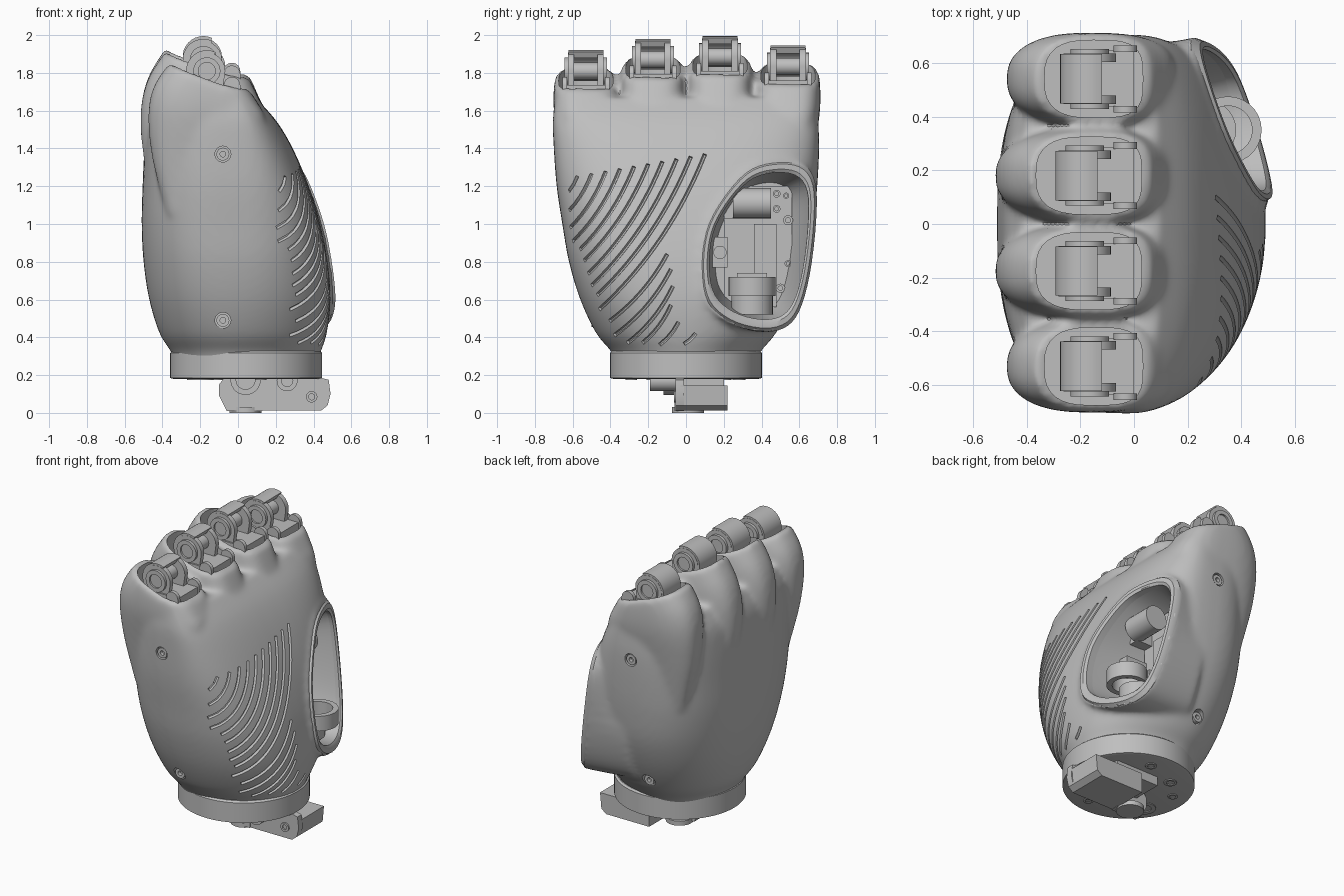
import bpy, bmesh, math
from mathutils import Vector
from mathutils.bvhtree import BVHTree

cube = bpy.data.objects.get("Cube")
if cube:
    bpy.data.objects.remove(cube, do_unlink=True)

grey = bpy.data.materials.new("grey plastic")
grey.use_nodes = True
grey.diffuse_color = (0.52, 0.52, 0.52, 1)
for node in grey.node_tree.nodes:
    if node.type == 'BSDF_PRINCIPLED':
        node.inputs["Base Color"].default_value = (0.52, 0.52, 0.52, 1)
        node.inputs["Roughness"].default_value = 0.6


# ---------- helpers ----------
def axis_point(axis, u, v, w):
    return {'x': (w, u, v), 'y': (u, w, v), 'z': (u, v, w)}[axis]


def shade(ob, angle=35):
    bpy.ops.object.select_all(action='DESELECT')
    ob.select_set(True)
    bpy.context.view_layer.objects.active = ob
    bpy.ops.object.shade_smooth_by_angle(angle=math.radians(angle))


def loft(name, stacks, closed=False):
    """Skin stacks of equal rings; cap the ends unless the stack loops."""
    bm = bmesh.new()
    for rings in stacks:
        rows = [[bm.verts.new(p) for p in ring] for ring in rings]
        n = len(rows[0])
        for i in range(len(rows) if closed else len(rows) - 1):
            a, b = rows[i], rows[(i + 1) % len(rows)]
            for j in range(n):
                k = (j + 1) % n
                bm.faces.new((a[j], a[k], b[k], b[j]))
        if not closed:
            bm.faces.new(rows[0])
            bm.faces.new(rows[-1])
    bmesh.ops.recalc_face_normals(bm, faces=bm.faces)
    me = bpy.data.meshes.new(name)
    bm.to_mesh(me)
    bm.free()
    me.materials.append(grey)
    ob = bpy.data.objects.new(name, me)
    bpy.context.collection.objects.link(ob)
    shade(ob)
    return ob


def prism_rings(pts, axis, a, b):
    return [[axis_point(axis, u, v, w) for u, v in pts] for w in (a, b)]


def prism(name, pts, axis, a, b):
    return loft(name, [prism_rings(pts, axis, a, b)])


def circle(u, v, r, n=28):
    return [(u + r * math.cos(2 * math.pi * i / n), v + r * math.sin(2 * math.pi * i / n)) for i in range(n)]


def rod(name, u, v, r, axis, a, b):
    return prism(name, circle(u, v, r), axis, a, b)


def tube(name, u, v, ro, ri, axis, a, b):
    rings = [[axis_point(axis, p, q, w) for p, q in circle(u, v, r)]
             for r, w in ((ro, a), (ro, b), (ri, b), (ri, a))]
    return loft(name, [rings], True)


def box(name, x, y, z):
    return prism(name, [(x[0], y[0]), (x[1], y[0]), (x[1], y[1]), (x[0], y[1])], 'z', *z)


def spline(pts, steps, closed=False):
    """Catmull-Rom through tuples of any size."""
    n, out = len(pts), []
    get = (lambda i: pts[i % n]) if closed else (lambda i: pts[max(0, min(n - 1, i))])
    for i in range(n if closed else n - 1):
        for s in range(steps):
            t = s / steps
            out.append(tuple(0.5 * (2 * b + (c - a) * t + (2 * a - 5 * b + 4 * c - d) * t * t
                                    + (3 * b - a - 3 * c + d) * t ** 3)
                             for a, b, c, d in zip(get(i - 1), get(i), get(i + 1), get(i + 2))))
    return out if closed else out + [pts[-1]]


def power(v, n):
    return math.copysign(abs(v) ** (2 / n), v)


def evaluated_mesh(ob):
    bpy.context.view_layer.update()
    return bpy.data.meshes.new_from_object(ob.evaluated_get(bpy.context.evaluated_depsgraph_get()))


def cut(ob, cutter):
    """Subtract the cutter with the first solver that gives a sound result."""
    before = len(ob.data.vertices)
    for solver in ('MANIFOLD', 'EXACT', 'FLOAT'):
        m = ob.modifiers.new("cut", 'BOOLEAN')
        m.operation, m.solver, m.object = 'DIFFERENCE', solver, cutter
        me = evaluated_mesh(ob)
        ob.modifiers.clear()
        if len(me.vertices) != before and len(me.vertices) > .6 * before:
            ob.data = me
            break
    bpy.data.objects.remove(cutter, do_unlink=True)


# ---------- palm volume: z, back x, palm x, right y, left y, squareness ----------
sections = [(.24, -.325, .41, -.365, .365, 2), (.32, -.352, .437, -.392, .392, 2), (.42, -.415, .47, -.475, .475, 2.1),
            (.6, -.47, .49, -.56, .57, 2.3), (.8, -.5, .475, -.62, .64, 2.5), (1, -.51, .435, -.655, .675, 2.7),
            (1.2, -.505, .375, -.685, .695, 2.8), (1.4, -.495, .29, -.70, .705, 2.9),
            (1.55, -.475, .2, -.705, .70, 3), (1.67, -.42, .09, -.69, .69, 3)]
rings = []
for z, x0, x1, y0, y1, n in spline(sections, 4):
    ring = []
    for i in range(64):
        a = 2 * math.pi * i / 64
        c, s = power(math.cos(a), n), power(math.sin(a), n)
        ring.append((-.02 + c * (x1 + .02 if c > 0 else -.02 - x0), s * (y1 if s > 0 else -y0), z))
    rings.append(ring)
palm = loft("palm_shell", [rings])

# knuckle stubs: centre y, lift, bulge of the back
fingers = [(-.53, 0, 0), (-.175, .06, .045), (.18, .075, .045), (.54, .025, .0)]
stubs = []
for cy, lift, bulge in fingers:
    rows = []
    for zp, zd, xp, xd, h, k in spline([(1.05, 1.05, .1, -.38, .08, 0), (1.35, 1.35, .17, -.455, .13, 0),
                                        (1.55, 1.58, .15, -.475, .166, .2), (1.64, 1.73, .105, -.445, .172, .6),
                                        (1.71, 1.85, .06, -.365, .166, 1)], 4):
        xd -= bulge * (1 - k * .5)
        row = []
        for i in range(40):
            a = 2 * math.pi * i / 40
            c = math.cos(a)
            t = .5 + .5 * power(c, 3.2 if c > 0 else 2.5)
            row.append((xd + (xp - xd) * t, cy + h * power(math.sin(a), 3.2 if c > 0 else 2.5),
                        zp + (zd - zp) * (1 - t) ** (1 + .5 * k) + lift * k))
        rows.append(row)
    stubs.append(rows)
knuckles = loft("knuckles", stubs)

# raised flare around the thumb opening
outline = spline([(.33, 1.23), (.45, 1.275), (.58, 1.265), (.645, 1.18), (.65, 1.0), (.62, .75), (.57, .58), (.5, .505),
                  (.39, .49), (.25, .53), (.15, .62), (.12, .77), (.14, .95), (.215, 1.1)], 4, True)


def lip_point(y, z, s, inset=0):
    y, z = .39 + (y - .39) * s, .885 + (z - .885) * s
    return (.645 - .33 * y - .145 * z - inset, y, z)


flare = loft("flare", [[[(.0, min(.655, .36 + (y - .39) * 1.2), .885 + (z - .885) * 1.1) for y, z in outline],
                        [lip_point(y, z, 1.16, .012) for y, z in outline]]])

# fuse into one smooth skin
bpy.ops.object.select_all(action='DESELECT')
for ob in (palm, knuckles, flare):
    ob.select_set(True)
bpy.context.view_layer.objects.active = palm
bpy.ops.object.join()
m = palm.modifiers.new("fuse", 'REMESH')
m.mode, m.voxel_size = 'VOXEL', .016
m = palm.modifiers.new("soften", 'SMOOTH')
m.factor, m.iterations = .5, 14
fused = evaluated_mesh(palm)
palm.modifiers.clear()
bm = bmesh.new()
bm.from_mesh(fused)
bmesh.ops.recalc_face_normals(bm, faces=bm.faces)
skin = BVHTree.FromBMesh(bm)
bm.to_mesh(fused)
bm.free()
palm.data = fused
if not palm.data.materials:
    palm.data.materials.append(grey)

# ---------- thumb opening, finger sockets and screw recesses ----------
cut(palm, loft("opening_cutter", [[[(.06, .36 + (y - .39) * .76, .885 + (z - .885) * .85) for y, z in outline],
                                   [lip_point(y, z, 1, .03) for y, z in outline],
                                   [lip_point(y, z, 1, -.25) for y, z in outline]]]))
sockets = []
for cy, lift, bulge in fingers:
    shape = []
    for i in range(32):
        a = 2 * math.pi * i / 32
        n = 3.5 if math.cos(a) > 0 else 2.8
        shape.append((-.15 - bulge * .4 + (.183 + bulge * .3) * power(math.cos(a), n), cy + .144 * power(math.sin(a), n)))
    sockets.append(prism_rings(shape, 'z', 1.63 + lift, 2.2))
cut(palm, loft("socket_cutter", sockets))
recesses = []
for side in (-1, 1):
    for z in (.49, 1.37):
        y = skin.ray_cast(Vector((-.08, 2 * side, z)), Vector((0, -side, 0)))[0].y
        recesses.append(prism_rings(circle(-.08, z, .042), 'y', y - side * .03, y + side * .1))
        tube("side_screw", -.08, z, .034, .015, 'y', y - side * .035, y - side * .006)
cut(palm, loft("recess_cutter", recesses))

# ---------- diagonal grip grooves ----------
ends = [(-.66, 1.215), (-.65, 1.14), (-.65, 1.04), (-.645, .95), (-.63, .88), (-.62, .81), (-.60, .75), (-.58, .68),
        (-.56, .62), (-.53, .57), (-.49, .52)]
slots = [((-.65 + .075 * i, 1.24 + .013 * i), e) for i, e in enumerate(ends)]
slots += [((-.1, .84), (-.44, .46)), ((-.08, .76), (-.38, .41)), ((-.07, .67), (-.31, .37)),
          ((-.08, .57), (-.23, .37)), ((-.04, .48), (-.14, .36)), ((.05, .42), (-.01, .365))]
stacks = []
for (ya, za), (yb, zb) in slots:
    length = math.hypot(ya - yb, za - zb)
    steps = max(3, int(length / .04))
    path = []
    for i in range(steps + 1):
        t = i / steps
        f = .26 * t * (1 - t) * length
        z = za + (zb - za) * t - f * .6
        hit = skin.ray_cast(Vector((2, ya + (yb - ya) * t + f * .7, z)), Vector((-1, 0, 0)))
        if hit[0] and hit[0].x > .32 - .125 * z and hit[1].x > .2:
            path.append(hit[:2])
    if len(path) < 3:
        continue
    rows = []
    for i, (p, nrm) in enumerate(path):
        tan = (path[min(i + 1, len(path) - 1)][0] - path[max(i - 1, 0)][0]).normalized()
        side = tan.cross(nrm).normalized()
        up = side.cross(tan)
        rows.append([p + side * .0105 * math.cos(a) + up * .016 * math.sin(a)
                     for a in [2 * math.pi * (j + .5) / 8 for j in range(8)]])
    stacks.append(rows)
for k in range(3):
    cut(palm, loft("groove_cutter", stacks[k::3]))
shade(palm, 40)

loft("opening_lip", [[[lip_point(y, z, s, d) for y, z in outline]
                      for s, d in ((.985, .012), (1.03, .0), (1.1, .002), (1.15, .03), (1.13, .06), (.985, .06))]], True)

# ---------- finger joints ----------
for cy, lift, bulge in fingers:
    cx, cz = -.165 - bulge * .4, 1.81 + lift
    hood = []
    for i in range(13):
        c, s = math.cos(math.radians(65 + 12 * i)), math.sin(math.radians(65 + 12 * i))
        hood.append([(cx + r * c, cy + w, cz + r * s) for r, w in ((.11, -.092), (.11, .092), (.075, .092), (.075, -.092))])
    loft("finger_hood", [hood])
    for s in (-1, 1):
        # cheek plates with bored bosses
        cheek = [(cx - .085, 1.62 + lift), (cx + .07, 1.62 + lift)]
        cheek += [(cx + .098 * math.cos(math.radians(a)), cz + .098 * math.sin(math.radians(a)))
                  for a in range(0, 181, 15)]
        prism("finger_cheek", cheek, 'y', *sorted((cy + s * .062, cy + s * .094)))
        tube("joint_boss", cx, cz, .072, .045, 'y', *sorted((cy + s * .09, cy + s * .112)))
        # shorter lugs on the palm side
        lug = [(-.075, 1.62 + lift), (.012, 1.62 + lift)]
        lug += [(-.032 + .044 * math.cos(math.radians(a)), 1.735 + lift + .044 * math.sin(math.radians(a)))
                for a in range(0, 181, 20)]
        prism("palm_lug", lug, 'y', *sorted((cy + s * .1, cy + s * .125)))
    rod("joint_pin", cx, cz, .045, 'y', cy - .1, cy + .1)
    box("socket_block", (cx - .02, .0), (cy - .105, cy + .105), (1.62 + lift, 1.735 + lift))

# ---------- mechanism inside the thumb opening ----------
box("back_plate", (.05, .085), (.2, .56), (.54, 1.2))
box("drive_plate", (.08, .15), (.36, .48), (.56, 1.0))
rod("upper_motor", .2, 1.11, .08, 'y', .25, .45)
box("motor_cradle", (.08, .2), (.2, .27), (1.03, 1.19))
box("side_clamp", (.08, .24), (.13, .22), (.77, .93))
rod("clamp_screw", .18, .85, .035, 'x', .2, .26)
tube("thumb_ring", .35, .35, .125, .09, 'z', .62, .72)
tube("thumb_collar", .27, .35, .11, .06, 'z', .52, .62)
box("ring_arm", (.07, .24), (.27, .43), (.6, .74))
for y, z, r in ((.48, 1.16, .02), (.53, 1.15, .016), (.48, 1.08, .02), (.54, 1.02, .026), (.54, .79, .018), (.5, .66, .024)):
    tube("plate_screw", y, z, r, r * .5, 'x', .07, .1)

# ---------- wrist ----------
loft("wrist_ring", [[[(x, y, z) for x, y in circle(.043, 0, r, 96)]
                     for r, z in ((.385, .18), (.402, .185), (.402, .318), (.39, .328))]])
prism("wrist_bracket", [(-.07, .19), (-.1, .15), (-.1, .09), (-.06, .01), (.13, .01), (.13, .19)], 'y', -.06, .0)
prism("wrist_hinge_block", [(.1, .19), (.1, .012), (.44, .012), (.475, .04), (.49, .1), (.48, .175), (.42, .19)],
      'y', -.055, -.01)
prism("wrist_hinge_bar", [(.12, .145), (.12, .012), (.44, .012), (.475, .04), (.485, .145)], 'y', -.03, .22)
box("wrist_web", (-.02, .3), (-.02, .2), (.12, .19))
tube("hinge_pin", .39, .085, .03, .016, 'y', -.064, .0)
tube("wrist_pulley", .04, .175, .08, .05, 'y', -.12, -.05)
tube("wrist_pulley_small", .26, .17, .055, .03, 'y', -.19, -.05)
rod("wrist_rotor", .04, .01, .085, 'z', .0, .03)
for x, y, r in ((-.2, -.14, .07), (-.12, .2, .04), (.1, .28, .035), (-.24, .08, .03), (.12, -.29, .03)):
    tube("base_screw", x, y, r, r * .6, 'z', .175, .19)
